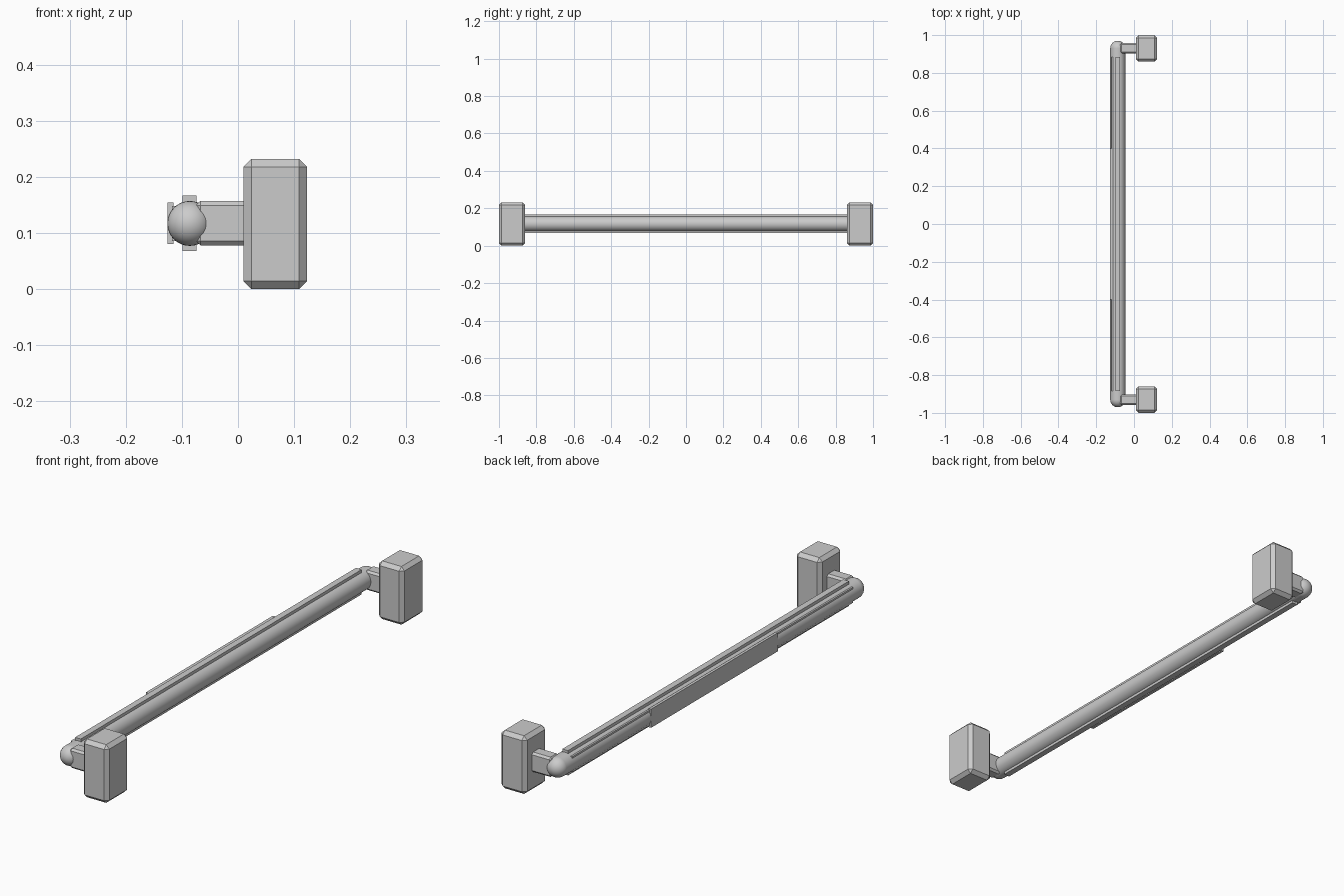
import bpy
import math

cube = bpy.data.objects.get("Cube")
if cube:
    bpy.data.objects.remove(cube, do_unlink=True)

BAR_X, BAR_Z, RADIUS = -0.086, 0.117, 0.04

grey = bpy.data.materials.new("light grey")
grey.use_nodes = True
grey.diffuse_color = (0.6, 0.6, 0.6, 1)
grey.node_tree.nodes["Principled BSDF"].inputs["Base Color"].default_value = (0.6, 0.6, 0.6, 1)


def box(name, x, y, z, bevel=0):
    """Box from (low, high) ranges, with an optional flat chamfer."""
    bpy.ops.mesh.primitive_cube_add(size=1, location=[sum(r) / 2 for r in (x, y, z)])
    obj = bpy.context.object
    obj.name = name
    obj.scale = [r[1] - r[0] for r in (x, y, z)]
    bpy.ops.object.transform_apply(location=False, rotation=False, scale=True)
    obj.data.materials.append(grey)
    if bevel:
        mod = obj.modifiers.new("chamfer", "BEVEL")
        mod.width = bevel
        mod.segments = 1
    return obj


# Round bar with domed ends
bpy.ops.mesh.primitive_cylinder_add(vertices=32, radius=RADIUS, depth=1.86, end_fill_type='NOTHING',
                                    location=(BAR_X, 0, BAR_Z), rotation=(math.pi / 2, 0, 0))
bar = bpy.context.object
bar.name = "grip_bar"
bar.data.materials.append(grey)
bpy.ops.object.shade_smooth_by_angle()

for side, end in ((-1, "front"), (1, "back")):
    bpy.ops.mesh.primitive_uv_sphere_add(segments=32, ring_count=16, radius=RADIUS,
                                         location=(BAR_X, side * 0.93, BAR_Z),
                                         rotation=(math.pi / 2, 0, 0))
    dome = bpy.context.object
    dome.name = end + "_end_dome"
    dome.data.materials.append(grey)
    bpy.ops.object.shade_smooth()

    # Wall mount and the short arm that joins it to the bar
    mid = side * 0.93
    box(end + "_mount", (0.01, 0.123), (mid - 0.07, mid + 0.07), (0, 0.232), 0.014)
    box(end + "_arm", (-0.075, 0.02), (mid - 0.027, mid + 0.027), (0.078, 0.157), 0.008)

# Strip running through the top and underside of the bar
box("grip_strip", (-0.099, -0.074), (-0.885, 0.885), (0.068, 0.167))

# Flat plate on the outer side, with its backing
box("outer_plate", (-0.126, -0.115), (-0.4, 0.4), (0.08, 0.154))
box("plate_backing", (-0.118, -0.1), (-0.885, 0.885), (0.086, 0.148))
